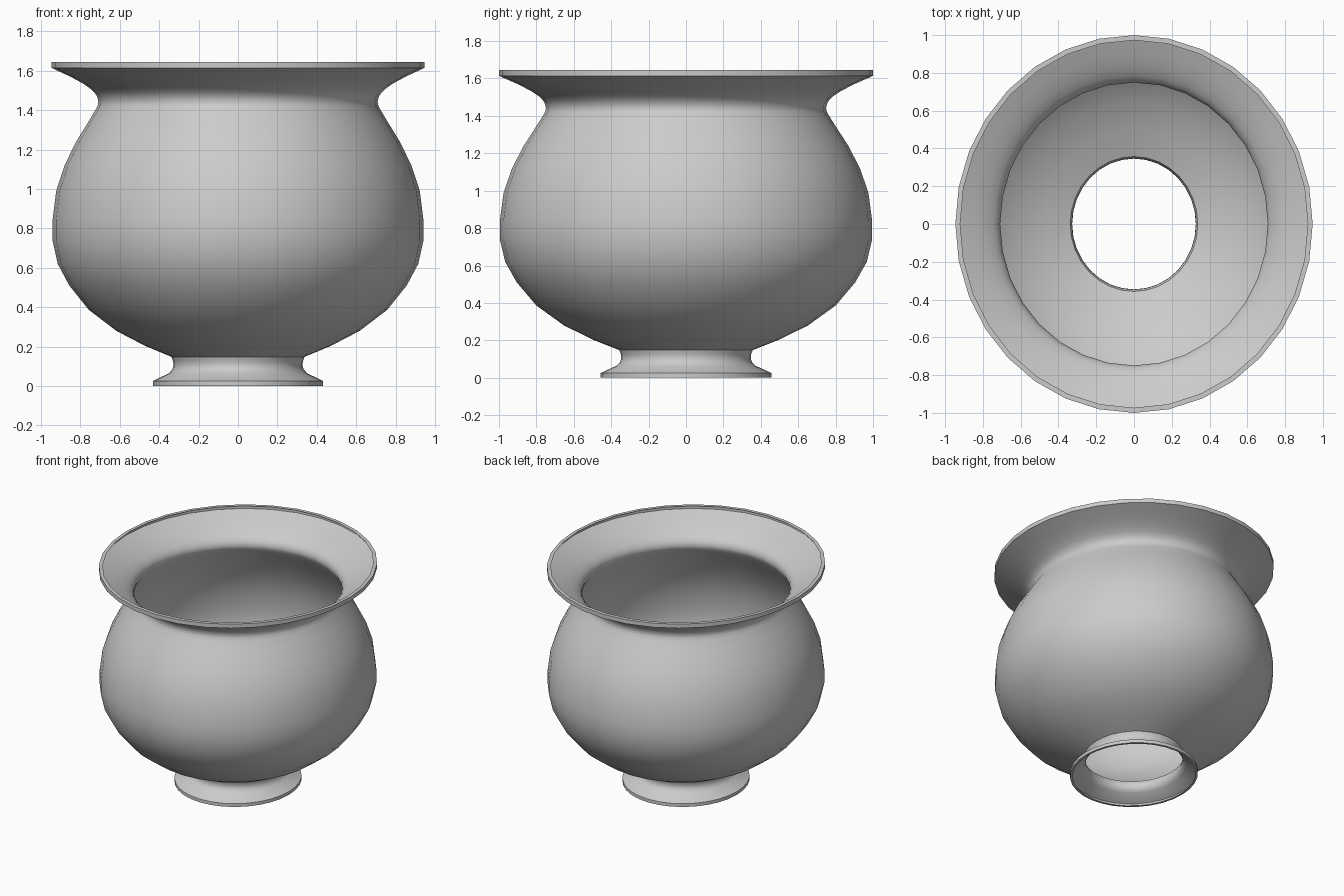
import bpy, bmesh, math

if "Cube" in bpy.data.objects:
    bpy.data.objects.remove(bpy.data.objects["Cube"])

SIDES = 32
X_SCALE = 0.946  # the pot is slightly oval


def lathe(name, profile):
    """Spin (radius, height) pairs into a thin oval shell."""
    bm = bmesh.new()
    rings = []
    for r, z in profile:
        ring = []
        for i in range(SIDES):
            a = 2 * math.pi * i / SIDES
            ring.append(bm.verts.new((r * X_SCALE * math.cos(a), r * math.sin(a), z)))
        rings.append(ring)
    for low, high in zip(rings, rings[1:]):
        for i in range(SIDES):
            j = (i + 1) % SIDES
            bm.faces.new((low[i], low[j], high[j], high[i]))
    mesh = bpy.data.meshes.new(name)
    bm.to_mesh(mesh)
    bm.free()
    obj = bpy.data.objects.new(name, mesh)
    bpy.context.collection.objects.link(obj)
    bpy.ops.object.select_all(action='DESELECT')
    obj.select_set(True)
    bpy.context.view_layer.objects.active = obj
    bpy.ops.object.shade_smooth_by_angle(angle=math.radians(32))
    return obj


# Hollow flared foot
lathe("foot", [(0.44, 0), (0.457, 0), (0.457, 0.025), (0.37, 0.065),
               (0.352, 0.085), (0.346, 0.105), (0.348, 0.125), (0.357, 0.148)])

# Round belly, narrow neck, flared mouth and flat lip
lathe("bowl", [(0.357, 0.148), (0.497, 0.203), (0.653, 0.28), (0.80, 0.386),
               (0.905, 0.51), (0.967, 0.62), (0.995, 0.74), (0.995, 0.84),
               (0.975, 0.99), (0.93, 1.12), (0.868, 1.24), (0.803, 1.34),
               (0.764, 1.402), (0.752, 1.425), (0.749, 1.442), (0.754, 1.465),
               (0.766, 1.485), (0.787, 1.505), (0.83, 1.534), (0.90, 1.57),
               (1.0, 1.614), (1.0, 1.645), (0.973, 1.645)])
